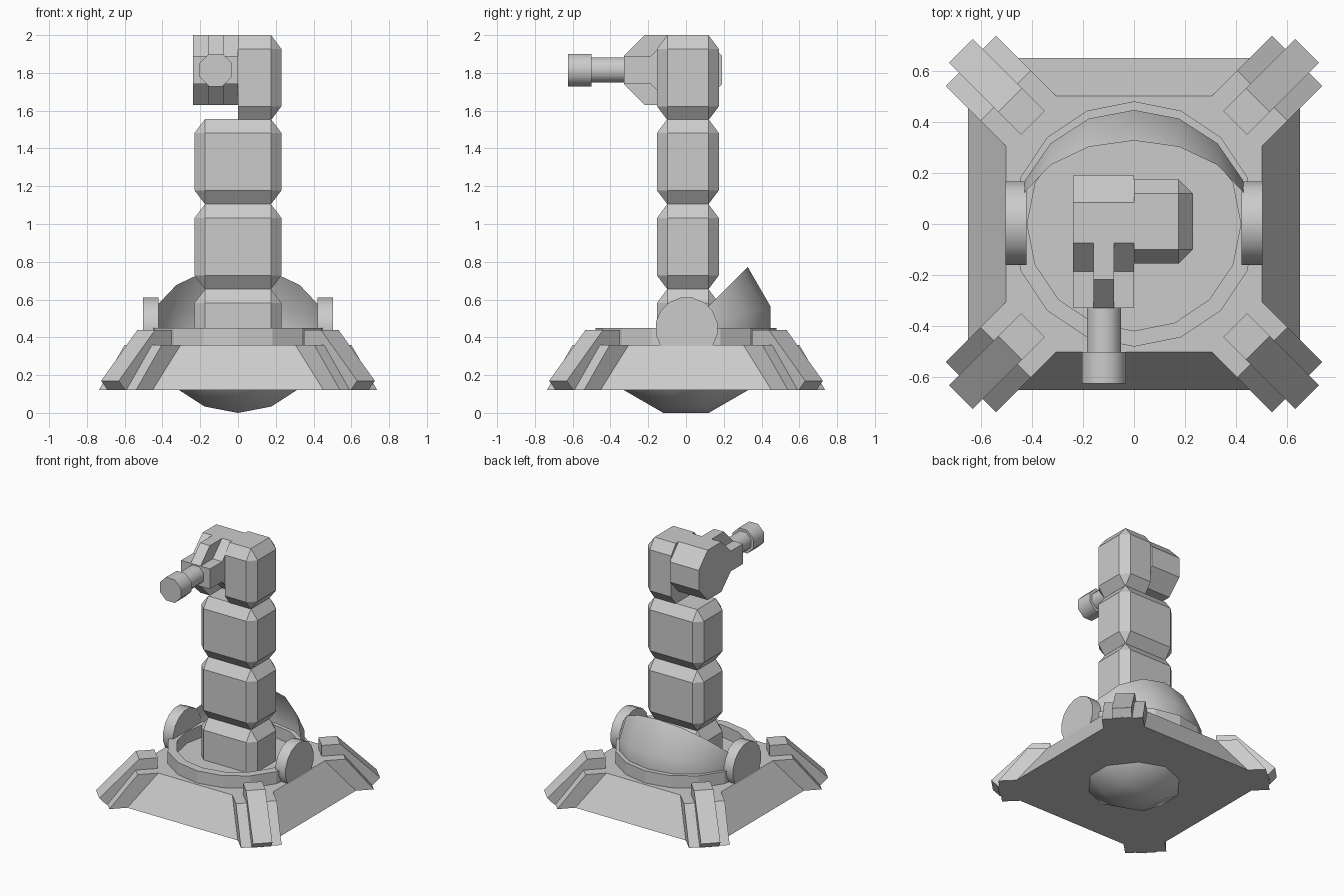
import bpy, bmesh
from math import radians, degrees, atan2, cos, sin, pi
from mathutils import Matrix, Vector

if "Cube" in bpy.data.objects:
    bpy.data.objects.remove(bpy.data.objects["Cube"])


def finish(name, bm, smooth=None):
    bmesh.ops.recalc_face_normals(bm, faces=bm.faces[:])
    me = bpy.data.meshes.new(name)
    bm.to_mesh(me)
    bm.free()
    ob = bpy.data.objects.new(name, me)
    bpy.context.collection.objects.link(ob)
    if smooth:
        bpy.ops.object.select_all(action='DESELECT')
        ob.select_set(True)
        bpy.context.view_layer.objects.active = ob
        bpy.ops.object.shade_smooth_by_angle(angle=radians(smooth))
    return ob


def prism(name, pts, w0, w1, angle):
    """Profile of (outward, z) points, given width, turned about z."""
    bm = bmesh.new()
    a = [bm.verts.new((d, w0, z)) for d, z in pts]
    b = [bm.verts.new((d, w1, z)) for d, z in pts]
    bm.faces.new(a)
    bm.faces.new(b[::-1])
    n = len(pts)
    for i in range(n):
        j = (i + 1) % n
        bm.faces.new((a[i], b[i], b[j], a[j]))
    bm.transform(Matrix.Rotation(radians(angle), 4, 'Z'))
    return finish(name, bm)


def cylinder(name, r, p0, p1, sides, smooth, turn=0.0):
    p0, p1 = Vector(p0), Vector(p1)
    axis = p1 - p0
    bm = bmesh.new()
    bmesh.ops.create_cone(bm, cap_ends=True, segments=sides, radius1=r, radius2=r,
                          depth=axis.length)
    bm.transform(Matrix.Translation((p0 + p1) / 2)
                 @ axis.to_track_quat('Z', 'Y').to_matrix().to_4x4()
                 @ Matrix.Rotation(turn, 4, 'Z'))
    return finish(name, bm, smooth)


def column_block(name, z0, z1, half=False):
    """Box chamfered on every edge, chamfer taller than wide."""
    k = 1.33
    bm = bmesh.new()
    bmesh.ops.create_cube(bm, size=1)
    bm.transform(Matrix.Diagonal((0.46, 0.328, (z1 - z0) / k, 1)))
    bmesh.ops.bevel(bm, geom=bm.edges[:], offset=0.055, segments=1,
                    profile=0.5, affect='EDGES')
    bm.transform(Matrix.Translation((0, 0.01, (z0 + z1) / 2)) @ Matrix.Diagonal((1, 1, k, 1)))
    if half:
        cut = bmesh.ops.bisect_plane(bm, geom=bm.verts[:] + bm.edges[:] + bm.faces[:],
                                     plane_co=(0, 0, 0), plane_no=(1, 0, 0), clear_inner=True)
        edges = [e for e in cut['geom_cut'] if isinstance(e, bmesh.types.BMEdge)]
        bmesh.ops.holes_fill(bm, edges=edges)
    return finish(name, bm)


# Base plate: square frustum
bm = bmesh.new()
bmesh.ops.create_cone(bm, cap_ends=True, segments=4, radius1=0.65 * 2 ** 0.5,
                      radius2=0.5 * 2 ** 0.5, depth=0.24)
bm.transform(Matrix.Translation((0, 0, 0.24)) @ Matrix.Rotation(pi / 4, 4, 'Z'))
finish("base_plate", bm)

# Corner feet: wide pad plus raised rib on each diagonal
for i in range(4):
    ang = 45 + 90 * i
    prism(f"foot_pad_{i}", [(0.55, 0.12), (0.55, 0.36), (0.71, 0.36), (0.903, 0.12)],
          -0.139, 0.139, ang)
    prism(f"foot_rib_{i}", [(0.56, 0.12), (0.56, 0.44), (0.686, 0.44), (0.958, 0.17),
                            (0.91, 0.12)], -0.066, 0.066, ang)

# Raised collar ring on the base
bm = bmesh.new()
N = 16
rings = [[bm.verts.new((r * cos(2 * pi * i / N), r * sin(2 * pi * i / N), z)) for i in range(N)]
         for r, z in ((0.48, 0.35), (0.48, 0.45), (0.418, 0.45), (0.418, 0.35))]
for k in range(4):
    a, b = rings[k], rings[(k + 1) % 4]
    for i in range(N):
        j = (i + 1) % N
        bm.faces.new((a[i], a[j], b[j], b[i]))
finish("collar_ring", bm)

# Ball shell, turned on the x axis, opened at the upper front
bm = bmesh.new()
bmesh.ops.create_uvsphere(bm, u_segments=12, v_segments=8, radius=0.462)
bm.transform(Matrix.Rotation(pi / 2, 4, 'Y') @ Matrix.Rotation(radians(15), 4, 'Z'))
gone = []
for f in bm.faces:
    c = f.calc_center_median()
    if 45 < degrees(atan2(c.z, c.y)) % 360 < 195:
        gone.append(f)
bmesh.ops.delete(bm, geom=gone, context='FACES')
bm.transform(Matrix.Translation((0, 0, 0.446)))
finish("ball_shell", bm, 50)

# Hinge discs
for side, s in (("left", -1), ("right", 1)):
    cylinder(f"hinge_disc_{side}", 0.166, (s * 0.42, 0.003, 0.447), (s * 0.503, 0.003, 0.447),
             16, 40, pi / 16)

# Column of stacked chamfered blocks, top one is half width
column_block("column_foot", 0.205, 0.655)
column_block("column_lower", 0.655, 1.105)
column_block("column_upper", 1.105, 1.555)
column_block("head_block", 1.55, 2.0, half=True)

# Gun housing beside the head: profiles in (y, z), widths run along -x
prism("gun_housing", [(0.19, 1.89), (0.085, 2.0), (-0.075, 2.0), (-0.185, 1.89),
                      (-0.185, 1.74), (-0.075, 1.63), (0.085, 1.63), (0.19, 1.74)],
      0.0, 0.238, 90)
prism("gun_spine", [(0.0, 2.0), (-0.218, 2.0), (-0.328, 1.89), (-0.328, 1.74),
                    (-0.218, 1.63), (0.0, 1.63)], 0.078, 0.158, 90)
prism("gun_crossbar", [(-0.15, 1.89), (-0.328, 1.89), (-0.328, 1.74), (-0.15, 1.74)],
      0.0, 0.238, 90)

# Barrel and muzzle
cylinder("barrel", 0.072, (-0.118, -0.30, 1.815), (-0.118, -0.51, 1.815), 8, 50, pi / 8)
cylinder("muzzle", 0.093, (-0.118, -0.50, 1.815), (-0.118, -0.625, 1.815), 8, 50, pi / 8)
